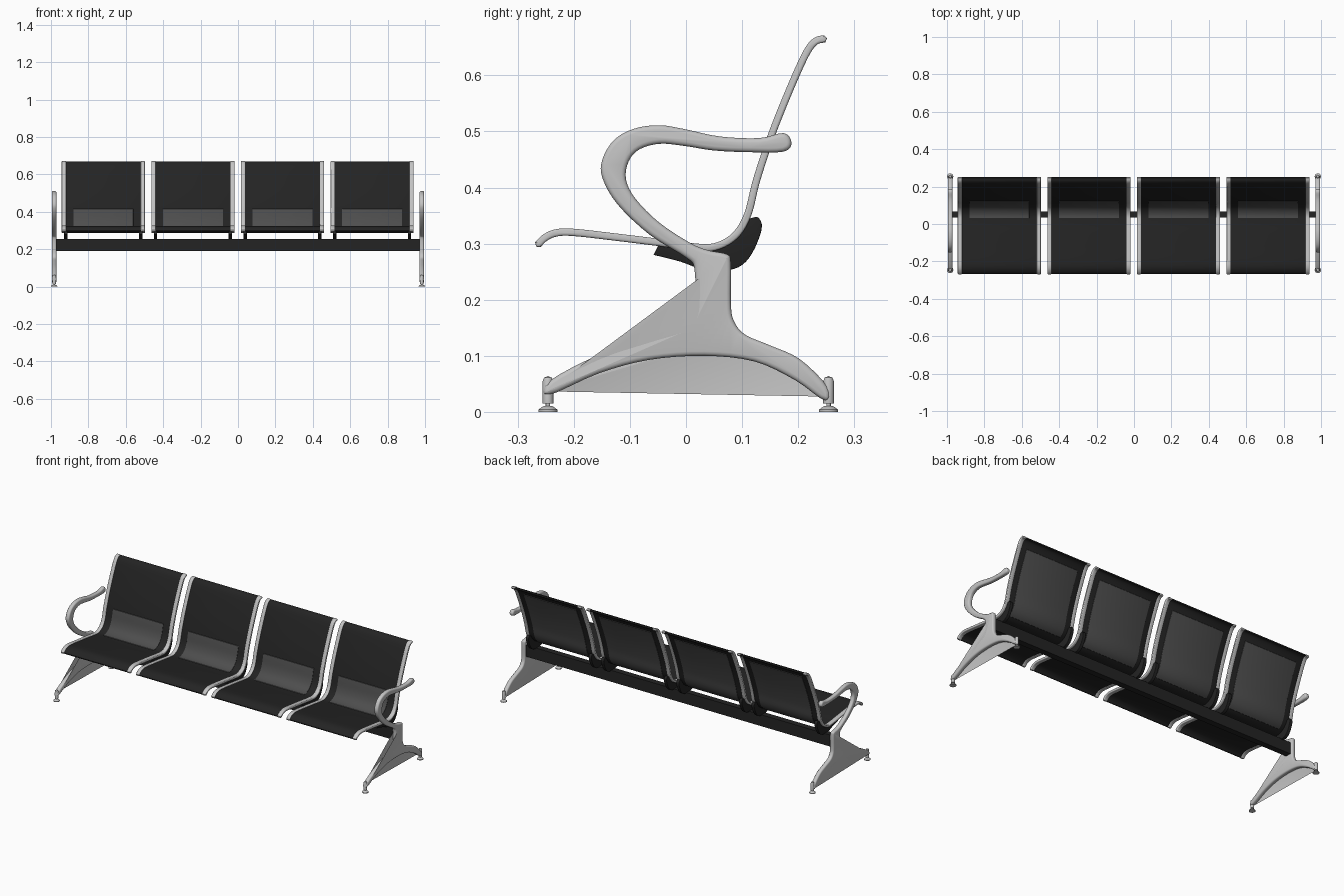
import bpy, bmesh, math
from mathutils import Vector as V

if "Cube" in bpy.data.objects:
    bpy.data.objects.remove(bpy.data.objects["Cube"])


def material(name, r, g, b):
    m = bpy.data.materials.new(name)
    m.diffuse_color = (r, g, b, 1)
    m.use_nodes = True
    m.node_tree.nodes["Principled BSDF"].inputs["Base Color"].default_value = m.diffuse_color
    return m


SILVER = material("silver metal", 0.55, 0.55, 0.55)
BLACK = material("black", 0.017, 0.017, 0.017)
GREY = material("dark grey mesh", 0.075, 0.075, 0.075)


def smooth(pts, n=5, closed=False):
    """Catmull-Rom curve through 2D points."""
    p = [V(q) for q in pts]
    m, out = len(p), []
    get = (lambda i: p[i % m]) if closed else (lambda i: p[max(0, min(m - 1, i))])
    for i in range(m if closed else m - 1):
        a, b, c, d = (get(i + k) for k in (-1, 0, 1, 2))
        for k in range(n):
            t = k / n
            out.append(0.5 * (2 * b + (c - a) * t + (2 * a - 5 * b + 4 * c - d) * t * t
                              + (3 * b - a - 3 * c + d) * t ** 3))
    return out if closed else out + [p[-1]]


def finish(name, bm, mat):
    bmesh.ops.recalc_face_normals(bm, faces=bm.faces[:])
    me = bpy.data.meshes.new(name)
    bm.to_mesh(me)
    bm.free()
    me.materials.append(mat)
    ob = bpy.data.objects.new(name, me)
    bpy.context.collection.objects.link(ob)
    bpy.ops.object.select_all(action='DESELECT')
    ob.select_set(True)
    bpy.context.view_layer.objects.active = ob
    bpy.ops.object.shade_smooth_by_angle(angle=math.radians(35))
    return ob


def plate(name, outline, x, thick, bevel, mat):
    """Side outline (y, z) extruded along x with rounded rims."""
    n = len(outline)
    area = sum(outline[i - 1].x * outline[i].y - outline[i].x * outline[i - 1].y for i in range(n))
    s = 1 if area > 0 else -1
    normals = []
    for i in range(n):
        d = (outline[(i + 1) % n] - outline[i - 1]).normalized()
        normals.append(V((d.y, -d.x)) * s)
    levels = []
    for k in range(4):
        a = k * math.pi / 6
        levels.append((bevel * (1 - math.sin(a)), -thick / 2 + bevel * (1 - math.cos(a))))
    levels += [(i, -h) for i, h in reversed(levels)]
    bm = bmesh.new()
    rings = [[bm.verts.new((x + h, *(p - q * ins))) for p, q in zip(outline, normals)]
             for ins, h in levels]
    for r0, r1 in zip(rings, rings[1:]):
        for i in range(n):
            bm.faces.new((r0[i - 1], r0[i], r1[i], r1[i - 1]))
    bm.faces.new(rings[0])
    bm.faces.new(rings[-1])
    return finish(name, bm, mat)


def strip(path, lo, hi):
    """Closed outline around an open path, between two normal offsets."""
    up, down = [], []
    for i, p in enumerate(path):
        d = (path[min(i + 1, len(path) - 1)] - path[max(i - 1, 0)]).normalized()
        nrm = V((-d.y, d.x))
        up.append(p + nrm * hi)
        down.append(p + nrm * lo)
    mid = (lo + hi) / 2 if abs(lo + hi) > 1e-6 else 0
    e0 = (path[0] - path[1]).normalized() * (hi - lo) * 0.35
    e1 = (path[-1] - path[-2]).normalized() * (hi - lo) * 0.35
    start = (up[0] + down[0]) / 2 + e0
    end = (up[-1] + down[-1]) / 2 + e1
    return [start] + down + [end] + up[::-1]


# Seat side profile, front lip to top of back
seat = smooth([(-0.264, 0.298), (-0.252, 0.31), (-0.232, 0.319), (-0.2, 0.32), (-0.12, 0.311),
               (-0.047, 0.302), (0.006, 0.295), (0.05, 0.294), (0.087, 0.314), (0.11, 0.352),
               (0.126, 0.414), (0.153, 0.495), (0.185, 0.575), (0.213, 0.637), (0.23, 0.66),
               (0.247, 0.665)])
lumbar = [p for p in seat if p.x > 0.025 and p.y < 0.425]
back = [p for p in seat if p.x > 0.07 and p.y < 0.635]
bracket = [p for p in seat if p.x > -0.06 and p.y < 0.345] + smooth(
    [(0.118, 0.346), (0.128, 0.347), (0.135, 0.335), (0.132, 0.315), (0.118, 0.283), (0.1, 0.262),
     (0.075, 0.253), (0.03, 0.254), (-0.01, 0.268), (-0.058, 0.28)], 3)

# Four seats with silver edge rails, mesh panels and brackets
for i in range(4):
    cx = -0.72 + 0.479 * i
    plate(f"seat_shell_{i}", strip(seat, -0.0045, 0.0045), cx, 0.402, 0.001, BLACK)
    plate(f"lumbar_panel_{i}", strip(lumbar, 0.002, 0.0065), cx, 0.32, 0.0005, GREY)
    plate(f"back_panel_{i}", strip(back, -0.0065, -0.002), cx, 0.335, 0.0005, GREY)
    for s in (-1, 1):
        plate(f"edge_rail_{i}", strip(seat, -0.0065, 0.0065), cx + s * 0.211, 0.023, 0.004, SILVER)
        plate(f"seat_bracket_{i}", bracket, cx + s * 0.2, 0.018, 0.002, BLACK)

# Cross beam
bm = bmesh.new()
bmesh.ops.create_cube(bm, size=1)
for v in bm.verts:
    v.co = (v.co.x * 1.945, 0.051 + v.co.y * 0.034, 0.223 + v.co.z * 0.066)
finish("cross_beam", bm, BLACK)

# Leg and armrest outline in one piece: arch, post, looped arm
frame = smooth([(-0.245, 0.03), (-0.155, 0.069), (-0.065, 0.093), (0.033, 0.1), (0.122, 0.09),
                (0.194, 0.057), (0.248, 0.02), (0.252, 0.045), (0.203, 0.094), (0.149, 0.119),
                (0.105, 0.138), (0.085, 0.163), (0.08, 0.195), (0.08, 0.265), (0.073, 0.281),
                (0.04, 0.288), (0.008, 0.301), (-0.047, 0.337), (-0.09, 0.38), (-0.107, 0.415),
                (-0.102, 0.447), (-0.083, 0.468), (-0.047, 0.478), (-0.002, 0.474), (0.05, 0.466),
                (0.113, 0.463), (0.174, 0.464), (0.188, 0.48), (0.174, 0.497), (0.13, 0.488),
                (0.06, 0.491), (-0.002, 0.504), (-0.047, 0.511), (-0.092, 0.505), (-0.128, 0.485),
                (-0.149, 0.45), (-0.149, 0.417), (-0.122, 0.37), (-0.065, 0.316), (0.0, 0.275),
                (0.015, 0.255), (0.016, 0.19), (0.009, 0.165), (-0.01, 0.149), (-0.065, 0.132),
                (-0.155, 0.102), (-0.242, 0.056)], 4, True)
foot = [(0, 0), (0.017, 0), (0.017, 0.004), (0.009, 0.01), (0.004, 0.011), (0.004, 0.015),
        (0.0095, 0.015), (0.0095, 0.055), (0.007, 0.061), (0, 0.064)]

for s in (-1, 1):
    x = s * 0.983
    plate("leg_and_armrest", frame, x, 0.025, 0.008, SILVER)
    # Levelling feet
    for y in (-0.246, 0.254):
        bm = bmesh.new()
        vs = [bm.verts.new((x + r, y, z)) for r, z in foot]
        es = [bm.edges.new(e) for e in zip(vs, vs[1:])]
        bmesh.ops.spin(bm, geom=vs + es, cent=(x, y, 0), axis=(0, 0, 1),
                       angle=math.tau, steps=20, use_duplicate=False)
        bmesh.ops.remove_doubles(bm, verts=bm.verts[:], dist=1e-5)
        finish("levelling_foot", bm, SILVER)
